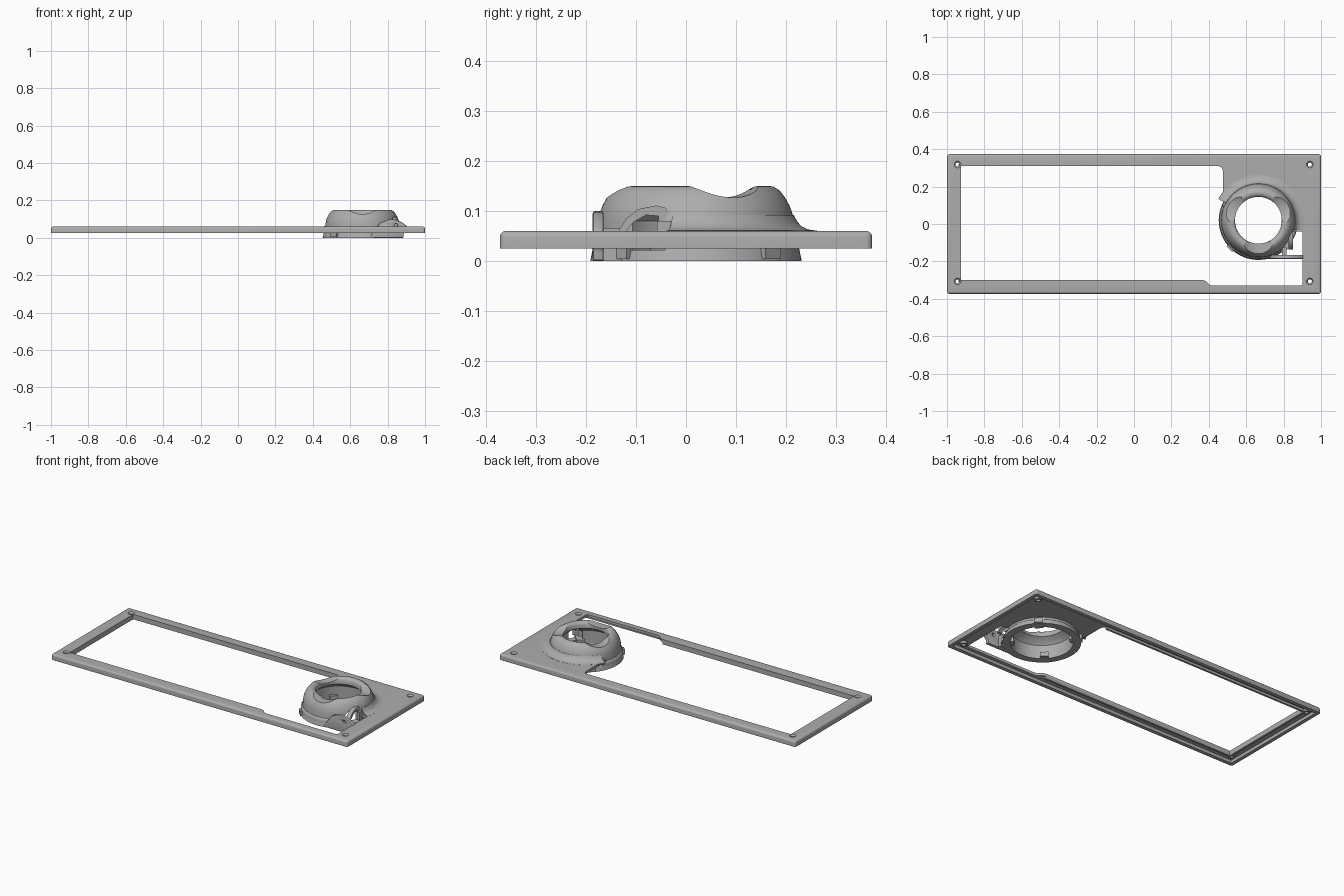
import bpy, bmesh, math
from mathutils import Matrix, Vector

old = bpy.data.objects.get("Cube")
if old:
    bpy.data.objects.remove(old)

grey = bpy.data.materials.new("plain grey")
grey.use_nodes = True
COLOUR = (0.42, 0.42, 0.42, 1)
grey.diffuse_color = COLOUR
grey.node_tree.nodes["Principled BSDF"].inputs["Base Color"].default_value = COLOUR

CX, CY = 0.665, 0.02      # collar centre
HALF_Y = 0.373            # half depth of the plate


def finish(name, bm):
    bmesh.ops.recalc_face_normals(bm, faces=bm.faces)
    mesh = bpy.data.meshes.new(name)
    bm.to_mesh(mesh)
    bm.free()
    ob = bpy.data.objects.new(name, mesh)
    bpy.context.collection.objects.link(ob)
    mesh.materials.append(grey)
    return ob


def box(name, lo, hi):
    bm = bmesh.new()
    bmesh.ops.create_cube(bm, size=1)
    lo, hi = Vector(lo), Vector(hi)
    for v in bm.verts:
        v.co = Vector([(a + b) / 2 + c * (b - a) for a, b, c in zip(lo, hi, v.co)])
    return finish(name, bm)


def cylinder(name, radius, depth, matrix, top=None, sides=64):
    bm = bmesh.new()
    bmesh.ops.create_cone(bm, cap_ends=True, segments=sides, radius1=radius,
                          radius2=radius if top is None else top, depth=depth, matrix=matrix)
    return finish(name, bm)


def prism(name, points, base, rise):
    """Extrude a closed outline; points are 3D when base is None."""
    bm = bmesh.new()
    face = bm.faces.new([bm.verts.new(p if base is None else (*p, base)) for p in points])
    new = bmesh.ops.extrude_face_region(bm, geom=[face])["geom"]
    bmesh.ops.translate(bm, vec=rise, verts=[v for v in new if isinstance(v, bmesh.types.BMVert)])
    return finish(name, bm)


def revolve(name, profile, x, y, start=0, end=360, steps=96):
    """Turn a closed (radius, z) profile about an upright axis."""
    bm = bmesh.new()
    full = end - start == 360
    rings = []
    for i in range(steps if full else steps + 1):
        a = math.radians(start + (end - start) * i / steps)
        rings.append([bm.verts.new((x + r * math.cos(a), y + r * math.sin(a), z)) for r, z in profile])
    n = len(profile)
    for i in range(steps):
        a, b = rings[i], rings[(i + 1) % len(rings)]
        for j in range(n):
            k = (j + 1) % n
            bm.faces.new((a[j], a[k], b[k], b[j]))
    if not full:
        bm.faces.new(rings[0])
        bm.faces.new(rings[-1])
    return finish(name, bm)


def apply(ob, mod):
    bpy.context.view_layer.objects.active = ob
    bpy.ops.object.modifier_apply(modifier=mod.name)


def cut(ob, cutter):
    mod = ob.modifiers.new("cut", "BOOLEAN")
    mod.operation, mod.solver, mod.object = "DIFFERENCE", "EXACT", cutter
    apply(ob, mod)
    bpy.data.objects.remove(cutter)


def smooth(ob, angle=32):
    bpy.ops.object.select_all(action="DESELECT")
    ob.select_set(True)
    bpy.context.view_layer.objects.active = ob
    bpy.ops.object.shade_smooth_by_angle(angle=math.radians(angle))


# Face plate with rounded upper and corner edges
bm = bmesh.new()
bmesh.ops.create_cube(bm, size=1, matrix=Matrix.Translation((0, 0, 0.0425))
                      @ Matrix.Diagonal((2, 2 * HALF_Y, 0.035, 1)))
edges = [e for e in bm.edges if max(v.co.z for v in e.verts) > 0.05]
bmesh.ops.bevel(bm, geom=edges, offset=0.012, segments=5, profile=0.5, affect="EDGES")
plate = finish("face_plate", bm)

# Hollow underside, window, collar hole and screw holes
cut(plate, box("recess", (-0.978, -HALF_Y + 0.022, 0), (0.978, HALF_Y - 0.022, 0.044)))
window = [(-0.925, 0.31), (0.45, 0.31), (0.468, 0.303), (0.475, 0.285), (0.475, 0.09),
          (0.58, 0.02), (0.78, -0.04), (0.90, -0.04), (0.90, -0.322), (0.892, -0.33),
          (0.42, -0.33), (0.405, -0.325), (0.385, -0.305), (0.37, -0.30), (-0.925, -0.30)]
cut(plate, prism("window", window, -0.1, (0, 0, 0.3)))
cut(plate, cylinder("collar_hole", 0.18, 0.4, Matrix.Translation((CX, CY, 0))))
screws = [(x, y) for x in (-0.943, 0.94) for y in (-0.307, 0.318)]
for x, y in screws:
    cut(plate, cylinder("screw_hole", 0.018, 0.2, Matrix.Translation((x, y, 0.05)), sides=32))
smooth(plate)

# Countersunk screw bosses
boss = [(0.020, 0.03), (0.020, 0.058), (0.018, 0.06), (0.011, 0.05), (0.011, 0.03)]
for x, y in screws:
    smooth(revolve("screw_boss", boss, x, y, steps=32))

# Stiffening rails below the window edges
for lo, hi in [((-0.937, 0.31), (0.46, 0.322)), ((-0.937, -0.312), (0.37, -0.30)),
               ((-0.937, -0.30), (-0.925, 0.31))]:
    box("window_rail", (*lo, 0.03), (*hi, 0.046))

# Domed collar
profile = [(0.212, 0), (0.207, 0.024), (0.201, 0.03), (0.198, 0.06), (0.196, 0.08), (0.193, 0.096),
           (0.187, 0.112), (0.178, 0.128), (0.168, 0.141), (0.155, 0.149), (0.148, 0.15),
           (0.138, 0.148), (0.130, 0.143), (0.125, 0.134), (0.125, 0.112), (0.155, 0.095),
           (0.168, 0.08), (0.170, 0)]
collar = revolve("collar", profile, CX, CY)

# Three scallops across the rim
for deg in (25, 155, 270):
    turn = Matrix.Rotation(math.radians(deg), 4, "Z")
    lie = Matrix.Rotation(math.pi / 2, 4, "Y")
    where = Matrix.Translation((CX, CY, 0.261)) @ turn @ Matrix.Translation((0.18, 0, 0)) @ lie
    cut(collar, cylinder("scallop", 0.134, 0.26, where, sides=96))

# Arched side gap in the collar
arch = [(-0.125, 0.022), (-0.125, 0.065), (-0.105, 0.085), (-0.08, 0.098),
        (-0.055, 0.1), (-0.042, 0.092), (-0.042, 0.022)]
cut(collar, prism("side_gap", [(0.775, y, z) for y, z in arch], None, (0.2, 0, 0)))
smooth(collar)

# Fillet where the collar meets the plate
fillet = [(0.194, 0.05), (0.24, 0.05), (0.243, 0.0605), (0.225, 0.063), (0.212, 0.069),
          (0.203, 0.079), (0.196, 0.092), (0.19, 0.09)]
smooth(revolve("collar_fillet", fillet, CX, CY, -14, 152, 64))

# Lower skirt lip on the open side
lip = [(0.195, 0.02), (0.208, 0.024), (0.208, 0.038), (0.203, 0.046), (0.195, 0.05)]
smooth(revolve("skirt_lip", lip, CX, CY, 152, 305, 64))

# Side bracket with a pin hole
side = [(0.70, 0), (0.885, 0), (0.885, 0.022), (0.908, 0.05), (0.905, 0.062), (0.88, 0.08),
        (0.845, 0.097), (0.81, 0.1), (0.76, 0.08)]
bracket = prism("side_bracket", [(x, -0.187, z) for x, z in side], None, (0, 0.022, 0))
pin = Matrix.Translation((0.845, -0.18, 0.066)) @ Matrix.Rotation(math.pi / 2, 4, "X")
cut(bracket, cylinder("pin_hole", 0.009, 0.1, pin, sides=24))
bevel = bracket.modifiers.new("soft", "BEVEL")
bevel.width, bevel.segments = 0.005, 2
apply(bracket, bevel)
smooth(bracket)

# Hooked hood over the gap
hood = [(-0.135, 0.06), (-0.12, 0.085), (-0.095, 0.104), (-0.06, 0.111), (-0.042, 0.107),
        (-0.033, 0.095), (-0.035, 0.082), (-0.055, 0.075), (-0.055, 0.09), (-0.08, 0.092),
        (-0.105, 0.078), (-0.12, 0.06)]
smooth(prism("gap_hood", [(0.825, y, z) for y, z in hood], None, (0.025, 0, 0)))
box("hinge_post", (0.79, -0.165, 0), (0.815, -0.125, 0.065))
box("gap_stop", (0.848, -0.058, 0.03), (0.862, -0.03, 0.08))

# Small clips around the lower ring
for deg in (45, 135, 225, 315):
    clip = box("ring_clip", (0.15, -0.022, 0.004), (0.219, 0.022, 0.03))
    clip.matrix_world = (Matrix.Translation((CX, CY, 0))
                         @ Matrix.Rotation(math.radians(deg), 4, "Z"))
